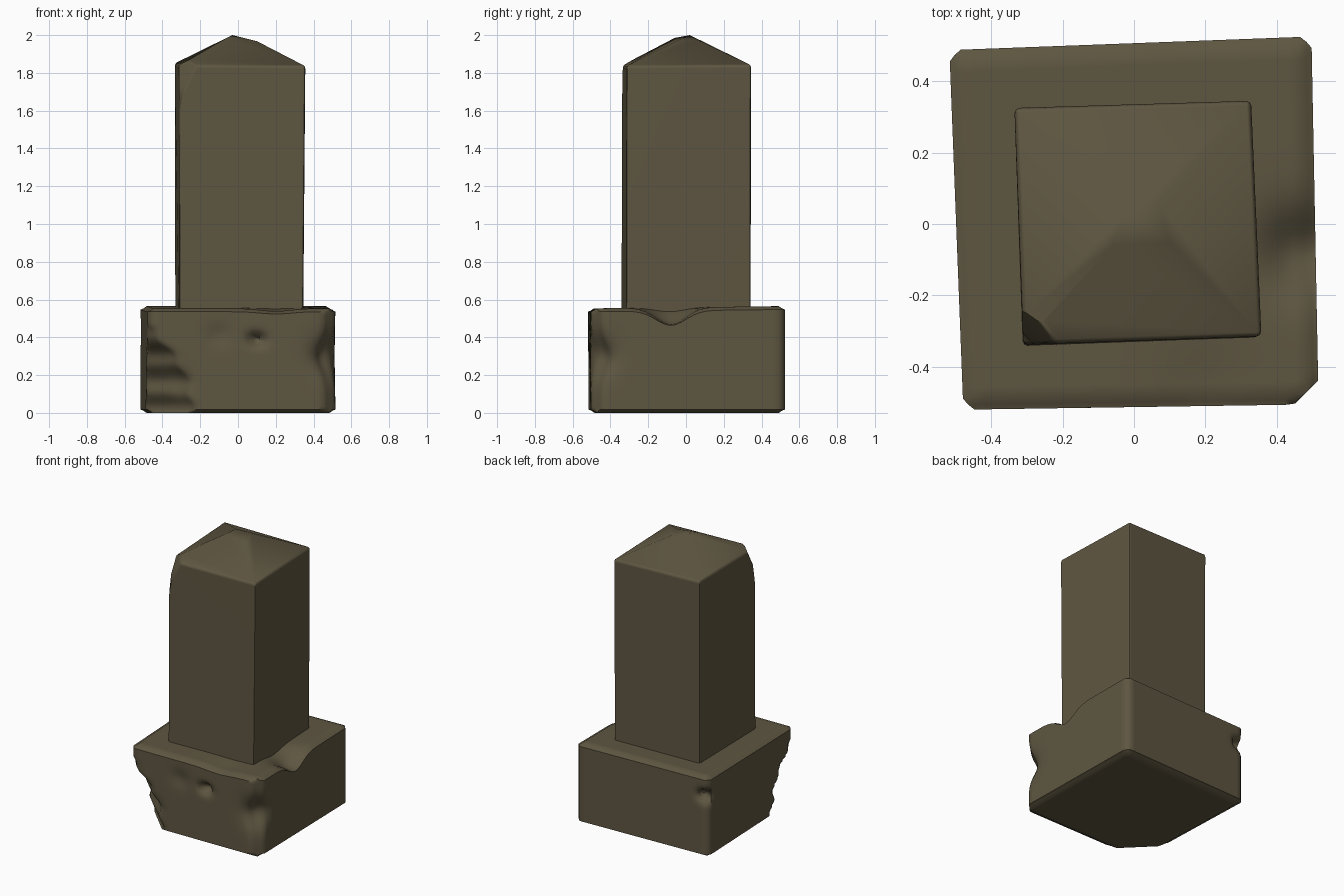
import bpy, bmesh, math
from mathutils import Vector

if "Cube" in bpy.data.objects:
    bpy.data.objects.remove(bpy.data.objects["Cube"])

stone = bpy.data.materials.new("olive stone")
stone.diffuse_color = (0.112, 0.093, 0.053, 1)
stone.use_nodes = True
stone.node_tree.nodes["Principled BSDF"].inputs["Base Color"].default_value = stone.diffuse_color


def lerp_table(table, z):
    """Piecewise linear lookup of (z, value) pairs."""
    if z <= table[0][0]:
        return table[0][1]
    for (z0, v0), (z1, v1) in zip(table, table[1:]):
        if z <= z1:
            return v0 + (v1 - v0) * (z - z0) / (z1 - z0)
    return table[-1][1]


def finish(bm, name, angle):
    bmesh.ops.recalc_face_normals(bm, faces=bm.faces[:])
    mesh = bpy.data.meshes.new(name)
    bm.to_mesh(mesh)
    bm.free()
    mesh.materials.append(stone)
    for p in mesh.polygons:
        p.use_smooth = True
    mesh.set_sharp_from_angle(angle=math.radians(angle))
    obj = bpy.data.objects.new(name, mesh)
    bpy.context.collection.objects.link(obj)
    return obj


# Base: gridded block mapped onto a slightly skewed footprint, then worn
corners = [Vector(c) for c in ((-0.478, -0.52), (0.517, -0.505), (0.497, 0.525), (-0.517, 0.487))]
bm = bmesh.new()
bmesh.ops.create_cube(bm, size=2)
bmesh.ops.subdivide_edges(bm, edges=bm.edges[:], cuts=31, use_grid_fill=True)

# centre, radius, depth direction
dents = [
    ((0.10, -0.51, 0.39), 0.035, (0, 0.07, 0)),
    ((-0.10, -0.51, 0.41), 0.06, (0, 0.015, 0)),
    ((0.50, -0.49, 0.30), 0.10, (-0.05, 0.05, 0)),
    ((-0.49, 0.49, 0.43), 0.04, (0.05, -0.06, 0)),
    ((-0.33, -0.51, 0.15), 0.07, (0, 0.03, 0)),
    ((0.47, -0.08, 0.56), 0.11, (0, 0, -0.09)),
    ((0.20, -0.46, 0.56), 0.12, (0, 0, -0.015)),
]
chip = [(0.0, 0.17), (0.22, 0.135), (0.33, 0.08), (0.46, 0.0)]
diag_left = Vector((-1, -1, 0)).normalized()
diag_right = Vector((1, -1, 0)).normalized()

for v in bm.verts:
    u = v.co.copy()
    on = [abs(c) > 0.999 for c in u]
    if sum(on) >= 2:                      # soften the block edges
        for i in range(3):
            if on[i]:
                u[i] *= 0.972 if i < 2 else 0.955
    a, b, h = (u.x + 1) / 2, (u.y + 1) / 2, (u.z + 1) / 2
    front = corners[0].lerp(corners[1], a)
    back = corners[3].lerp(corners[2], a)
    xy = front.lerp(back, b)
    p = Vector((xy.x, xy.y, h * (0.553 + 0.012 * b)))
    # broken lower front left corner
    over = p.dot(diag_left) - (0.695 - lerp_table(chip, p.z) - 0.012 * math.sin(p.z * 45))
    if over > 0 and p.z < 0.47:
        p -= diag_left * over
    # blunted front right corner
    over = p.dot(diag_right) - 0.675
    if over > 0:
        p -= diag_right * over
    shift = Vector((0, 0, 0))
    for c, r, d in dents:
        k = (p - Vector(c)).length / r
        shift += Vector(d) * math.exp(-k * k)
    v.co = p + shift
finish(bm, "base_block", 50)

# Pillar: four-sided shaft with a low pointed cap
rings = [
    [(-0.312, -0.342, 0.42), (0.345, -0.318, 0.42), (0.325, 0.342, 0.42), (-0.332, 0.322, 0.42)],
    [(-0.310, -0.338, 1.84), (0.357, -0.315, 1.835), (0.328, 0.345, 1.84), (-0.335, 0.325, 1.85)],
    [(-0.06, -0.06, 1.985), (0.10, -0.05, 1.968), (0.07, 0.06, 1.975), (-0.03, 0.02, 2.0)],
]
bm = bmesh.new()
loops = [[bm.verts.new(c) for c in ring] for ring in rings]
for lo, hi in zip(loops, loops[1:]):
    for i in range(4):
        j = (i + 1) % 4
        bm.faces.new((lo[i], lo[j], hi[j], hi[i]))
bm.faces.new(loops[0][::-1])
bm.faces.new((loops[2][0], loops[2][1], loops[2][3]))
bm.faces.new((loops[2][1], loops[2][2], loops[2][3]))

# worn upper front left corner, cut in two facets
corner = Vector((-0.31, -0.338, 0))
for inward, z, run, rise in ((0.0, 1.55, 0.02, 0.16), (0.015, 1.71, 0.055, 0.14)):
    bisected = bmesh.ops.bisect_plane(
        bm, geom=bm.verts[:] + bm.edges[:] + bm.faces[:],
        plane_co=corner - diag_left * inward + Vector((0, 0, z)),
        plane_no=diag_left * rise + Vector((0, 0, run)), clear_outer=True)
    cut = [e for e in bisected["geom_cut"] if isinstance(e, bmesh.types.BMEdge)]
    bmesh.ops.holes_fill(bm, edges=cut, sides=0)
bmesh.ops.recalc_face_normals(bm, faces=bm.faces[:])

# small bevel on the hard edges
hard = [e for e in bm.edges if len(e.link_faces) == 2 and e.calc_face_angle() > math.radians(50)]
bmesh.ops.bevel(bm, geom=hard, offset=0.014, segments=2, profile=0.5, affect='EDGES', clamp_overlap=True)
pillar = finish(bm, "pillar", 40)
pillar.modifiers.new("even shading", 'WEIGHTED_NORMAL').keep_sharp = True
